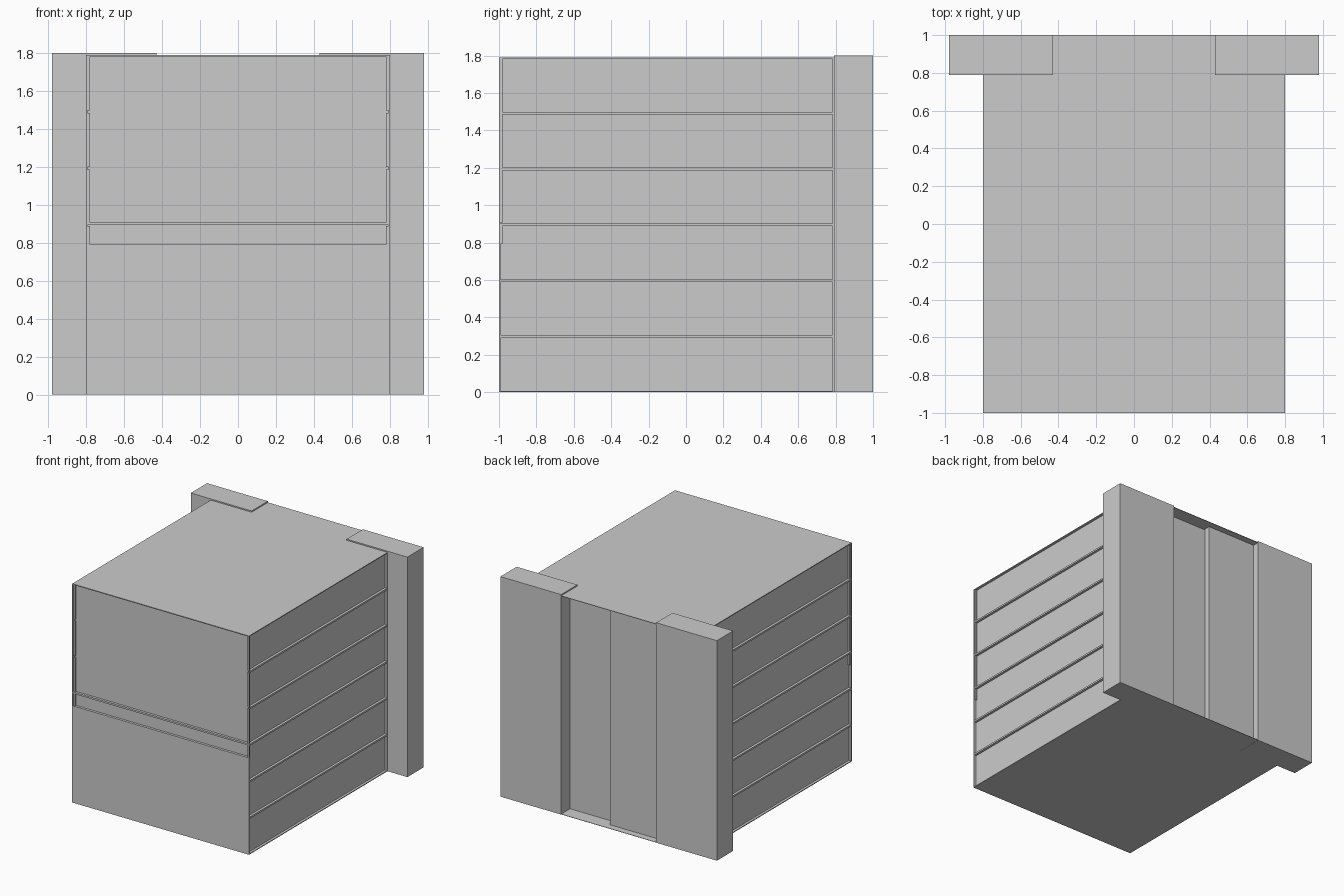
import bpy, bmesh

if "Cube" in bpy.data.objects:
    bpy.data.objects.remove(bpy.data.objects["Cube"])

H = 1.79           # cabin height
W = 0.8            # cabin half width
BACK = 0.79        # where the side walls meet the door frame


def make_object(name, bm):
    mesh = bpy.data.meshes.new(name)
    bm.to_mesh(mesh)
    bm.free()
    obj = bpy.data.objects.new(name, mesh)
    bpy.context.collection.objects.link(obj)
    return obj


def box(name, x0, x1, y0, y1, z0, z1):
    bm = bmesh.new()
    bmesh.ops.create_cube(bm, size=1)
    for v in bm.verts:
        v.co = (x0 if v.co.x < 0 else x1,
                y0 if v.co.y < 0 else y1,
                z0 if v.co.z < 0 else z1)
    return make_object(name, bm)


def panelled_wall(name, a, b, levels, recessed, depth):
    """Vertical wall from a to b (normal to the right of travel), with sunken panels."""
    bm = bmesh.new()
    rows = []
    for z0, z1 in zip(levels, levels[1:]):
        rows.append(bm.faces.new([bm.verts.new(p) for p in
                    ((*a, z0), (*b, z0), (*b, z1), (*a, z1))]))
    bmesh.ops.remove_doubles(bm, verts=bm.verts[:], dist=1e-5)
    bm.normal_update()
    panels = [rows[i] for i in recessed]
    bmesh.ops.inset_individual(bm, faces=panels, thickness=0.01, depth=0)
    bmesh.ops.inset_individual(bm, faces=panels, thickness=0, depth=-depth)
    return make_object(name, bm)


# Cabin walls: six long sunken panels per side
side_levels = [H * i / 6 for i in range(7)]
panelled_wall("right_wall", (W, -1), (W, BACK), side_levels, range(6), 0.02)
panelled_wall("left_wall", (-W, BACK), (-W, -1), side_levels, range(6), 0.02)

# Front wall: plain lower part, narrow rail slot, tall upper panel
panelled_wall("front_wall", (-W, -1), (W, -1), [0, 0.785, 0.9, H], (1, 2), 0.02)

# Roof and floor sheets run through to the door opening
box("roof", -W, W, -1, 1, H - 0.004, H)
box("floor", -W, W, -1, 1, 0.001, 0.004)

# Door frame posts on both sides
for side, s in (("right", 1), ("left", -1)):
    x0, x1 = sorted((s * 0.43, s * 0.98))
    box(side + "_door_post", x0, x1, BACK, 1, 0, 1.8)

# Two overlapping sliding doors at staggered depth
box("inner_door", 0, 0.44, 0.835, 0.885, 0.003, H - 0.002)
box("outer_door", -0.44, 0.025, 0.895, 0.945, 0.003, H - 0.002)
